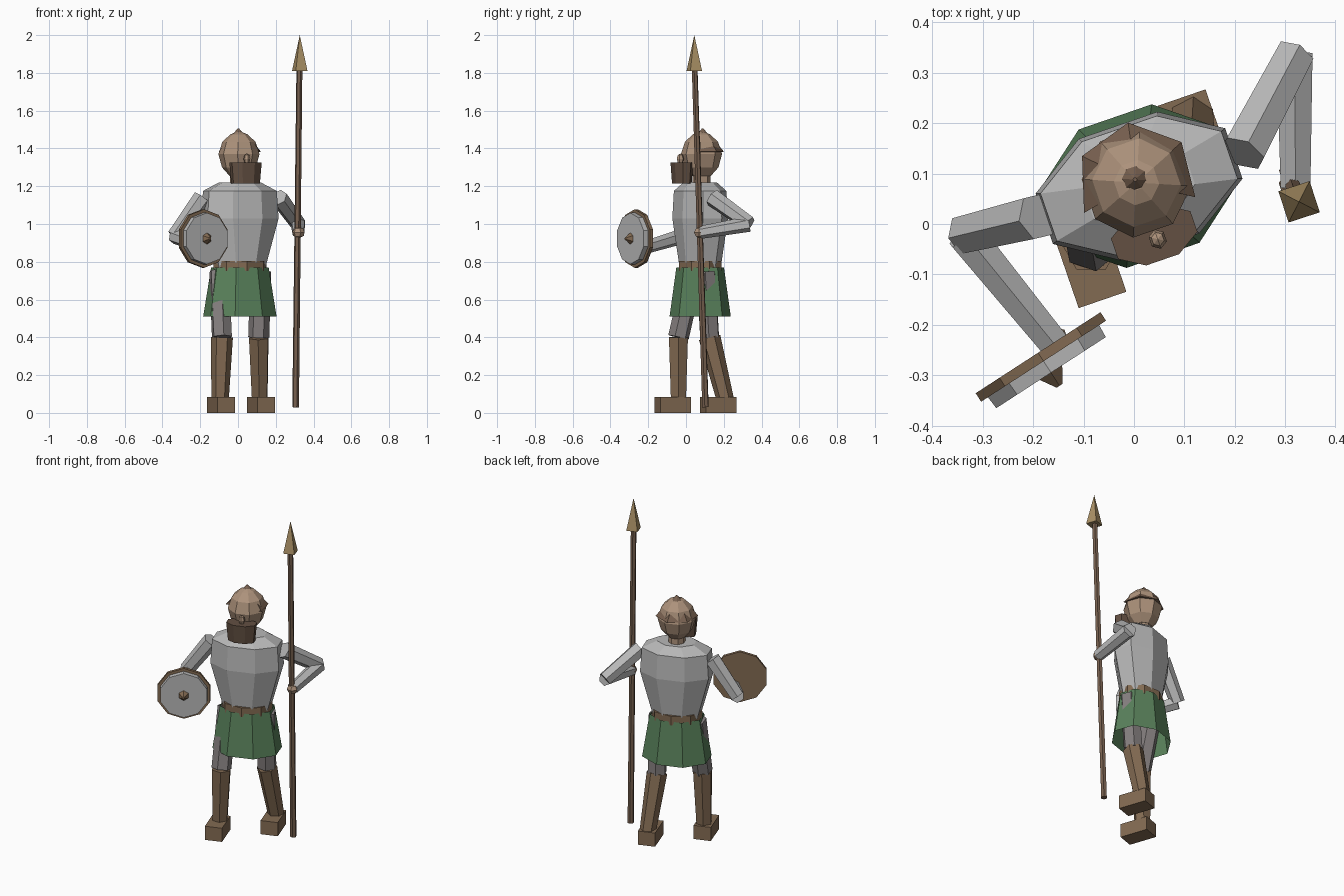
import bpy, bmesh, math
from mathutils import Vector

if "Cube" in bpy.data.objects:
    bpy.data.objects.remove(bpy.data.objects["Cube"])

YAW = math.radians(19)      # body is turned towards +x


def material(name, rgb):
    m = bpy.data.materials.new(name)
    m.diffuse_color = (*rgb, 1)
    m.use_nodes = True
    m.node_tree.nodes["Principled BSDF"].inputs["Base Color"].default_value = m.diffuse_color
    return m


ARMOUR = material("light grey metal", (0.48, 0.48, 0.48))
CLOTH = material("grey trousers", (0.23, 0.21, 0.21))
GREEN = material("green cloth", (0.10, 0.22, 0.105))
LEATHER = material("brown leather", (0.225, 0.145, 0.085))
SKIN = material("tan", (0.42, 0.29, 0.20))
WOOD = material("brown wood", (0.19, 0.12, 0.08))
HAIR = material("dark brown hair", (0.125, 0.08, 0.055))
BRONZE = material("bronze", (0.40, 0.28, 0.13))


def make(name, bm, mat):
    bmesh.ops.recalc_face_normals(bm, faces=bm.faces)
    me = bpy.data.meshes.new(name)
    bm.to_mesh(me)
    bm.free()
    me.materials.append(mat)
    ob = bpy.data.objects.new(name, me)
    bpy.context.collection.objects.link(ob)
    return ob


def loft(name, x, y, rings, mat, n=8, offset=0.5, caps=True, yaw=YAW):
    """Stack of n-sided elliptical rings (z, rx, ry) around a vertical axis."""
    bm = bmesh.new()
    loops = []
    for z, rx, ry in rings:
        loop = []
        for i in range(n):
            a = 2 * math.pi * (i + offset) / n
            u, v = rx * math.cos(a), ry * math.sin(a)
            loop.append(bm.verts.new((x + u * math.cos(yaw) - v * math.sin(yaw),
                                      y + u * math.sin(yaw) + v * math.cos(yaw), z)))
        loops.append(loop)
    for a, b in zip(loops, loops[1:]):
        for i in range(n):
            j = (i + 1) % n
            bm.faces.new((a[i], a[j], b[j], b[i]))
    if caps:
        bm.faces.new(loops[0])
        bm.faces.new(loops[-1])
    return make(name, bm, mat)


def rod(name, p, q, r1, r2, mat, n=6, turn=0.0):
    """Tapered n-sided prism or cone from p to q."""
    p, q = Vector(p), Vector(q)
    bm = bmesh.new()
    bmesh.ops.create_cone(bm, cap_ends=True, segments=n, radius1=r1, radius2=r2,
                          depth=(q - p).length)
    ob = make(name, bm, mat)
    ob.rotation_mode = 'QUATERNION'
    ob.rotation_quaternion = (q - p).to_track_quat('Z', 'Y')
    ob.location = (p + q) / 2
    if turn:
        ob.rotation_mode = 'XYZ'
        ob.rotation_euler = (0, 0, turn)
    return ob


def ball(name, c, r, mat):
    bm = bmesh.new()
    bmesh.ops.create_uvsphere(bm, u_segments=6, v_segments=4, radius=1)
    ob = make(name, bm, mat)
    ob.location, ob.scale = c, r
    ob.rotation_euler.z = YAW
    return ob


# torso, belt and skirt
BX, BY = 0.01, 0.075
loft("torso", BX, BY, [(0.77, 0.14, 0.105), (1.03, 0.215, 0.138),
                       (1.175, 0.205, 0.13), (1.22, 0.115, 0.085)], ARMOUR)
loft("belt", BX, BY, [(0.75, 0.148, 0.118), (0.805, 0.148, 0.118)], LEATHER, offset=0)
loft("skirt", BX, BY, [(0.51, 0.2, 0.157), (0.77, 0.157, 0.122)], GREEN, caps=False)

# legs: hip, knee, ankle and foot centre
legs = {"front": ((-0.10, 0.04, 0.75), (-0.085, -0.04, 0.40), (-0.095, -0.04, 0.07), (-0.09, -0.07)),
        "rear": ((0.12, 0.105, 0.75), (0.11, 0.125, 0.40), (0.115, 0.208, 0.07), (0.122, 0.17))}
for side, (hip, knee, ankle, foot) in legs.items():
    rod(side + "_thigh", hip, knee, 0.055, 0.056, CLOTH)
    rod(side + "_boot", knee, ankle, 0.058, 0.046, LEATHER)
    bm = bmesh.new()
    bmesh.ops.create_cube(bm, size=1)
    shoe = make(side + "_shoe", bm, LEATHER)
    shoe.location = (*foot, 0.042)
    shoe.scale = (0.10, 0.17, 0.084)
    shoe.rotation_euler.z = YAW

# arms: shoulder, elbow, hand
arms = {"shield": ((-0.19, 0.015, 1.14), (-0.335, -0.02, 0.935), (-0.16, -0.235, 0.87)),
        "spear": ((0.215, 0.14, 1.14), (0.318, 0.335, 1.0), (0.32, 0.075, 0.955))}
for side, (shoulder, elbow, hand) in arms.items():
    rod(side + "_upper_arm", shoulder, elbow, 0.048, 0.042, ARMOUR)
    rod(side + "_forearm", elbow, hand, 0.041, 0.034, ARMOUR)
    ball(side + "_hand", hand, (0.034, 0.034, 0.03), SKIN)

# neck, head, helmet nub
HX, HY = 0.005, 0.082
loft("neck", HX, HY, [(1.20, 0.048, 0.048), (1.30, 0.048, 0.048)], SKIN)
loft("head", HX, HY, [(1.255, 0.05, 0.05), (1.30, 0.09, 0.09), (1.37, 0.109, 0.109),
                      (1.435, 0.088, 0.088), (1.475, 0.045, 0.045), (1.487, 0.015, 0.015)], SKIN)
loft("helmet_nub", 0.002, 0.088, [(1.478, 0.028, 0.028), (1.505, 0.004, 0.004)], WOOD)

# flared neck guard around the back of the helmet
bm = bmesh.new()
rows = []
for r, z in ((0.085, 1.425), (0.12, 1.383), (0.09, 1.378)):
    rows.append([bm.verts.new((HX + r * math.cos(math.radians(a)),
                               HY + r * math.sin(math.radians(a)), z))
                 for a in (-14, 42, 98, 154, 210)])
for a, b in zip(rows, rows[1:]):
    for i in range(4):
        bm.faces.new((a[i], a[i + 1], b[i + 1], b[i]))
make("neck_guard", bm, WOOD)

# beard and nose
loft("beard", 0.04, -0.022, [(1.215, 0.08, 0.048), (1.325, 0.09, 0.056)], HAIR)
ball("nose", (0.047, -0.03, 1.345), (0.018, 0.02, 0.028), SKIN)

# round shield with metal face and boss
normal = Vector((0.545, -0.84, 0))
base = Vector((-0.19, -0.255, 0.923))
rod("shield_back", base, base + normal * 0.02, 0.155, 0.155, LEATHER, 10)
rod("shield_face", base + normal * 0.02, base + normal * 0.047, 0.138, 0.136, ARMOUR, 10)
rod("shield_boss", base + normal * 0.045, base + normal * 0.078, 0.032, 0.008, LEATHER, 6)

# spear
rod("spear_shaft", (0.305, 0.103, 0.03), (0.325, 0.046, 1.82), 0.018, 0.016, WOOD, 6)
rod("spear_head", (0.326, 0.046, 1.81), (0.328, 0.042, 2.0), 0.046, 0.0, BRONZE, 4,
    turn=math.radians(-27))
